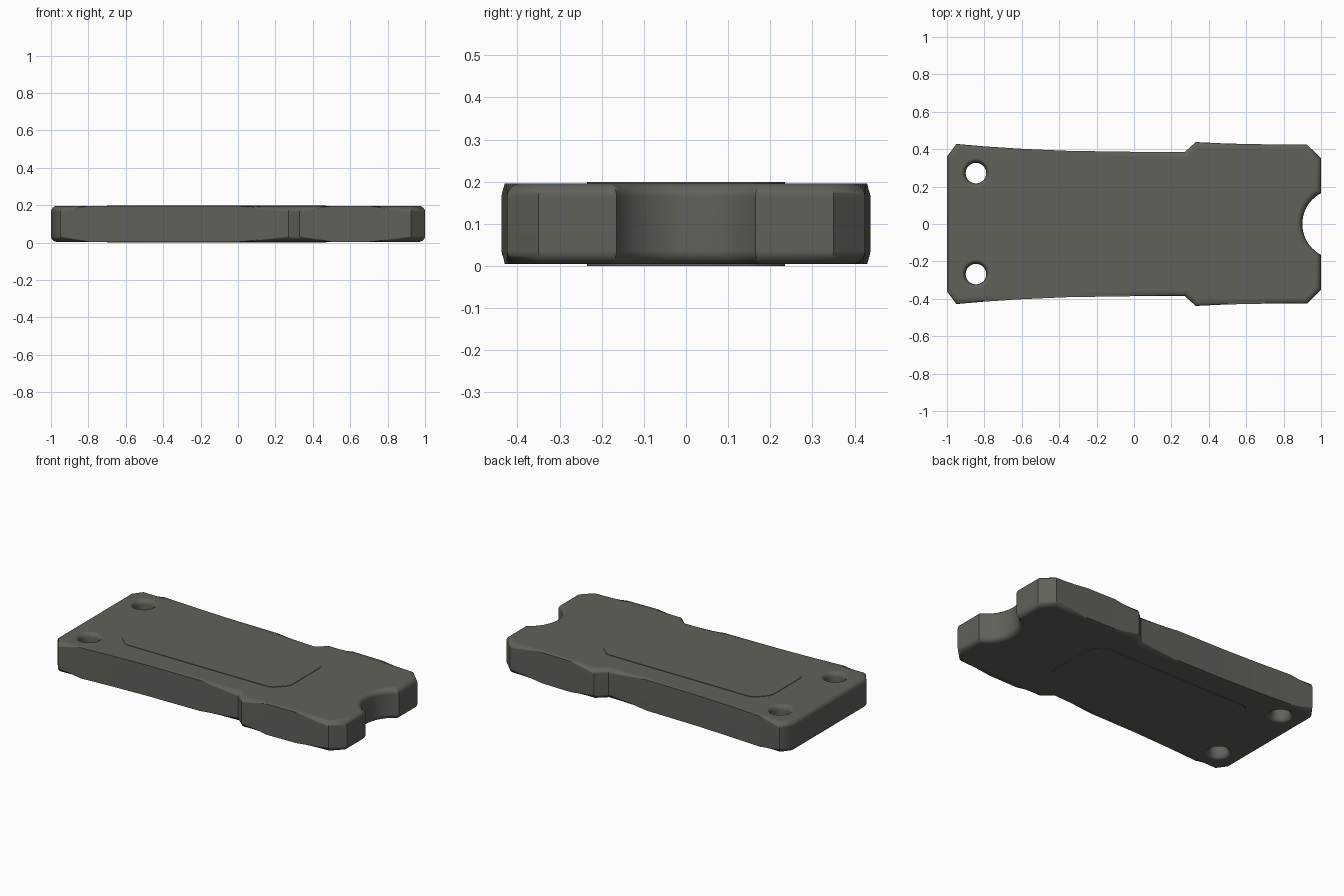
import bpy, bmesh
from math import sin, cos, pi, radians

cube = bpy.data.objects.get("Cube")
if cube:
    bpy.data.objects.remove(cube)

# One flat colour for the whole piece
grey = bpy.data.materials.new("olive_grey")
colour = (0.115, 0.12, 0.1, 1)
grey.use_nodes = True
grey.diffuse_color = colour
grey.node_tree.nodes["Principled BSDF"].inputs["Base Color"].default_value = colour


def make_object(name, bm):
    bmesh.ops.recalc_face_normals(bm, faces=bm.faces)
    mesh = bpy.data.meshes.new(name)
    bm.to_mesh(mesh)
    bm.free()
    mesh.materials.append(grey)
    obj = bpy.data.objects.new(name, mesh)
    bpy.context.collection.objects.link(obj)
    return obj


def slab(name, half, low, high, bevel=0, segments=1):
    """Mirror half an outline over y, extrude it and round both rims."""
    outline = half + [(x, -y) for x, y in reversed(half) if y > 1e-5]
    bm = bmesh.new()
    face = bm.faces.new([bm.verts.new((x, y, low)) for x, y in outline])
    top = bmesh.ops.extrude_face_region(bm, geom=[face])["geom"]
    for v in top:
        if isinstance(v, bmesh.types.BMVert):
            v.co.z = high
    if bevel:
        rims = [e for e in bm.edges if abs(e.verts[0].co.z - e.verts[1].co.z) < 1e-5]
        bmesh.ops.bevel(bm, geom=rims, offset=bevel, segments=segments,
                        profile=0.5, affect='EDGES', clamp_overlap=True)
    return make_object(name, bm)


def lathe(name, profile, x, y, sides=32):
    """Closed solid of revolution from (radius, height) pairs."""
    bm = bmesh.new()
    rings = [[bm.verts.new((x + r * cos(2 * pi * i / sides),
                            y + r * sin(2 * pi * i / sides), z))
              for i in range(sides)] for r, z in profile]
    for a, b in zip(rings, rings[1:]):
        for i in range(sides):
            j = (i + 1) % sides
            bm.faces.new((a[i], a[j], b[j], b[i]))
    bm.faces.new(rings[0])
    bm.faces.new(rings[-1])
    return make_object(name, bm)


# Body: waisted plate with a wider head and a round notch in its end
side = [(-1, 0.36), (-0.95, 0.428), (-0.8, 0.415), (-0.6, 0.402), (-0.35, 0.391),
        (0, 0.386), (0.27, 0.384), (0.33, 0.438), (0.5, 0.43), (0.7, 0.426),
        (0.925, 0.425), (1, 0.35)]
radius, steps, sweep = 0.186, 10, radians(62.5)
notch = [(0.9 + radius - radius * cos(sweep * i / steps), radius * sin(sweep * i / steps))
         for i in range(steps, -1, -1)]
body = slab("body_plate", side + notch, 0.004, 0.196, 0.048, 6)

# Flared cord holes near the narrow end
flare = [(0.08, -0.02), (0.08, 0.003), (0.064, 0.014), (0.055, 0.035),
         (0.055, 0.165), (0.064, 0.186), (0.08, 0.197), (0.08, 0.22)]
for label, y in (("left", 0.272), ("right", -0.268)):
    cutter = lathe(label + "_hole_cutter", flare, -0.845, y)
    cutter.hide_render = True
    cut = body.modifiers.new("hole", 'BOOLEAN')
    cut.operation = 'DIFFERENCE'
    cut.solver = 'EXACT'
    cut.object = cutter
    bpy.context.view_layer.update()
    result = bpy.data.meshes.new_from_object(
        body.evaluated_get(bpy.context.evaluated_depsgraph_get()))
    body.modifiers.clear()
    body.data = result
    bpy.data.objects.remove(cutter)

# Thin inlay panels with clipped corners, one on each broad face
panel = [(-0.7, 0.14), (-0.685, 0.17), (-0.63, 0.225), (-0.6, 0.235),
         (0.37, 0.235), (0.4, 0.225), (0.455, 0.17), (0.47, 0.14)]
top_panel = slab("top_panel", panel, 0.193, 0.199)
bottom_panel = slab("bottom_panel", panel, 0.0, 0.007)

# Smooth shading with crisp panel edges
bpy.ops.object.select_all(action='DESELECT')
for obj in (body, top_panel, bottom_panel):
    obj.select_set(True)
bpy.context.view_layer.objects.active = body
bpy.ops.object.shade_smooth_by_angle(angle=radians(40))
weighted = body.modifiers.new("even_normals", 'WEIGHTED_NORMAL')
weighted.keep_sharp = True
